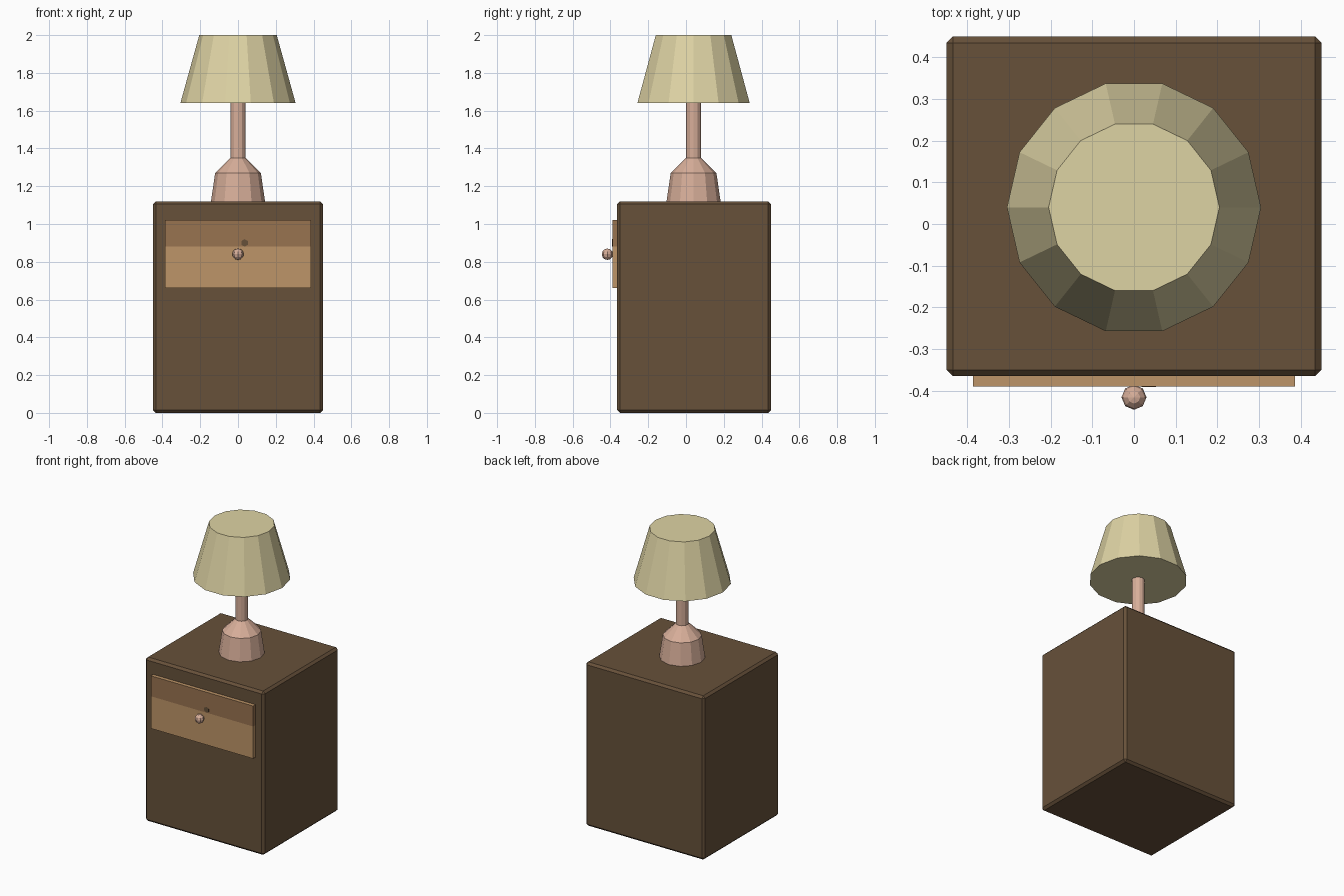
import bpy, bmesh, math
from mathutils import Matrix

if "Cube" in bpy.data.objects:
    bpy.data.objects.remove(bpy.data.objects["Cube"])


def material(name, rgb):
    """Flat material from 0-255 sRGB values."""
    def lin(c):
        c /= 255
        return c / 12.92 if c <= 0.04045 else ((c + 0.055) / 1.055) ** 2.4
    m = bpy.data.materials.new(name)
    m.diffuse_color = (*[lin(c) for c in rgb], 1)
    m.use_nodes = True
    m.node_tree.nodes["Principled BSDF"].inputs["Base Color"].default_value = m.diffuse_color
    return m


DARK_WOOD = material("dark wood", (103, 81, 58))
LIGHT_WOOD = material("light wood", (190, 149, 104))
MID_WOOD = material("mid wood", (152, 115, 80))
CLAY = material("pink clay", (215, 174, 153))
CREAM = material("cream shade", (222, 211, 164))


def finish(name, bm, *mats):
    bmesh.ops.recalc_face_normals(bm, faces=bm.faces)
    me = bpy.data.meshes.new(name)
    bm.to_mesh(me)
    bm.free()
    for m in mats:
        me.materials.append(m)
    ob = bpy.data.objects.new(name, me)
    bpy.context.collection.objects.link(ob)
    return ob


def box_mesh(lo, hi):
    bm = bmesh.new()
    bmesh.ops.create_cube(bm, size=1)
    for v in bm.verts:
        v.co = [lo[i] if v.co[i] < 0 else hi[i] for i in range(3)]
    return bm


def turned(name, profile, sides, y, mat):
    """Closed solid of revolution from (radius, z) pairs."""
    bm = bmesh.new()
    rings = [[bm.verts.new((r * math.cos(k * math.tau / sides),
                            y + r * math.sin(k * math.tau / sides), z))
              for k in range(sides)] for r, z in profile]
    for a, b in zip(rings, rings[1:]):
        for k in range(sides):
            n = (k + 1) % sides
            bm.faces.new((a[k], a[n], b[n], b[k]))
    bm.faces.new(rings[0])
    bm.faces.new(rings[-1])
    return finish(name, bm, mat)


# Cabinet with chamfered edges
cabinet = finish("cabinet", box_mesh((-0.45, -0.365, 0), (0.45, 0.45, 1.12)), DARK_WOOD)
bevel = cabinet.modifiers.new("chamfer", 'BEVEL')
bevel.width = 0.015
bevel.segments = 1

# Drawer front, split into a darker upper band and a lighter lower band
bm = box_mesh((-0.387, -0.39, 0.66), (0.387, -0.36, 1.02))
bmesh.ops.bisect_plane(bm, geom=bm.verts[:] + bm.edges[:] + bm.faces[:],
                       plane_co=(0, 0, 0.88), plane_no=(0, 0, 1))
bm.normal_update()
for f in bm.faces:
    upper = f.calc_center_median().z > 0.88 and f.normal.z < 0.5
    f.material_index = 1 if upper else 0
finish("drawer_front", bm, LIGHT_WOOD, MID_WOOD)

# Small dark knot in the wood above the knob
bm = bmesh.new()
bmesh.ops.create_cone(bm, cap_ends=True, segments=6, radius1=0.02, radius2=0.02, depth=0.002,
                      matrix=Matrix.Translation((0.035, -0.39, 0.9)) @ Matrix.Rotation(math.pi / 2, 4, 'X'))
finish("wood_knot", bm, DARK_WOOD)

# Drawer knob
bm = bmesh.new()
bmesh.ops.create_uvsphere(bm, u_segments=8, v_segments=6, radius=0.03,
                          matrix=Matrix.Translation((0, -0.416, 0.84)))
finish("drawer_knob", bm, CLAY)

# Lamp
turned("lamp_base", [(0.143, 1.12), (0.121, 1.27), (0.04, 1.35), (0.04, 1.645)], 12, 0.04, CLAY)
turned("lamp_shade", [(0.305, 1.64), (0.205, 2.0)], 14, 0.04, CREAM)
